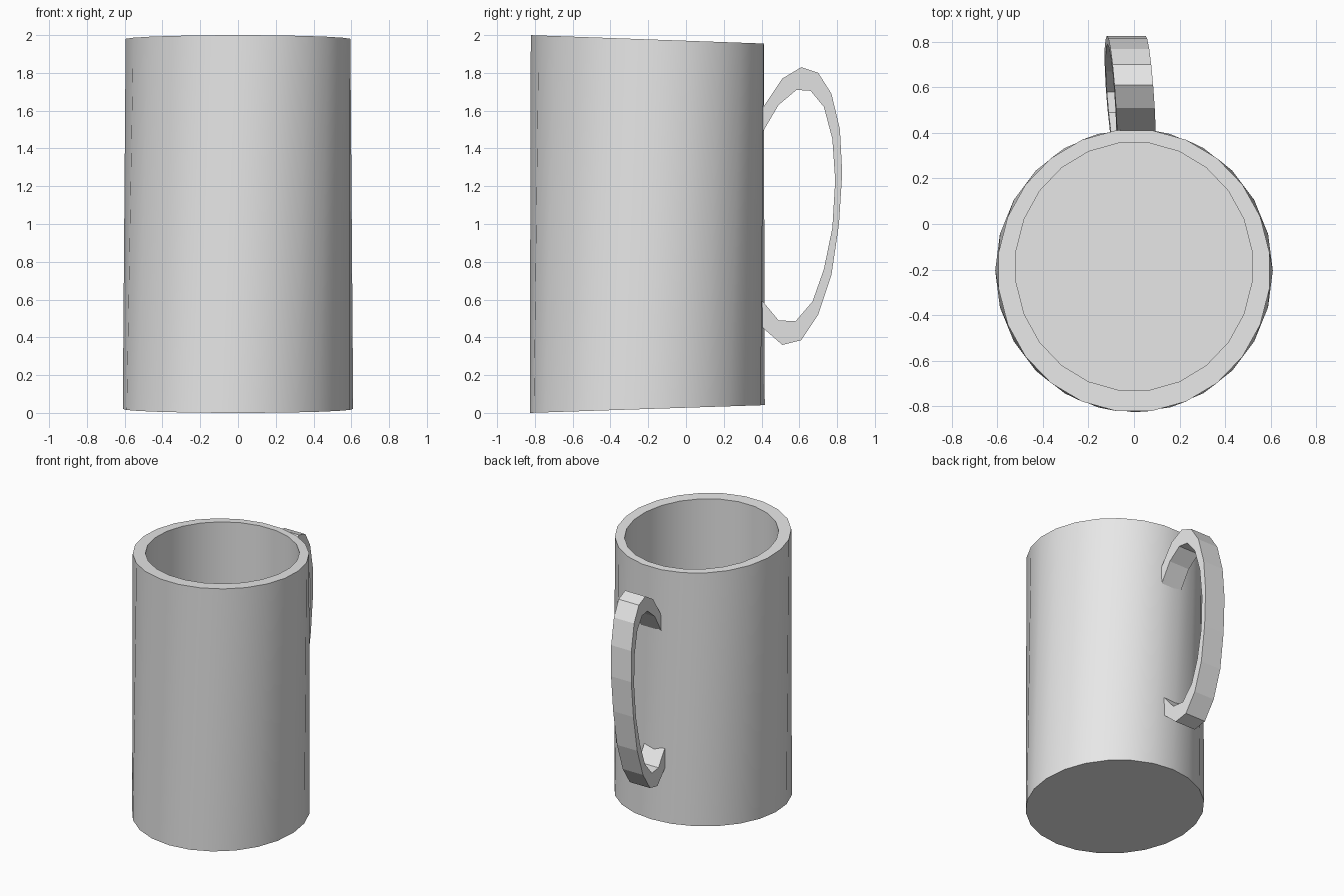
import bpy, bmesh, math

if "Cube" in bpy.data.objects:
    bpy.data.objects.remove(bpy.data.objects["Cube"])

grey = bpy.data.materials.new("light_grey")
grey.use_nodes = True
grey.diffuse_color = (0.8, 0.8, 0.8, 1)
grey.node_tree.nodes["Principled BSDF"].inputs["Base Color"].default_value = (0.8, 0.8, 0.8, 1)


def finish(bm, name):
    bmesh.ops.recalc_face_normals(bm, faces=bm.faces)
    mesh = bpy.data.meshes.new(name)
    bm.to_mesh(mesh)
    bm.free()
    mesh.materials.append(grey)
    obj = bpy.data.objects.new(name, mesh)
    bpy.context.collection.objects.link(obj)
    return obj


# Mug body: four rings bridged into an open cup with tilted rim and base
SIDES = 24


def ring(bm, centre_y, rx, ry, height, slope, turn=0.0):
    verts = []
    for i in range(SIDES):
        a = math.tau * (i + turn) / SIDES
        y = centre_y + ry * math.sin(a)
        verts.append(bm.verts.new((rx * math.cos(a), y, height + slope * (y + 0.83))))
    return verts


bm = bmesh.new()
rings = [
    ring(bm, -0.205, 0.61, 0.622, 0.0, 0.033),
    ring(bm, -0.205, 0.60, 0.622, 2.0, -0.036, 0.5),
    ring(bm, -0.187, 0.522, 0.547, 2.0, -0.036, 0.5),
    ring(bm, -0.187, 0.522, 0.547, 0.1, 0.0, 0.5),
]
for lower, upper in zip(rings, rings[1:]):
    for i in range(SIDES):
        j = (i + 1) % SIDES
        bm.faces.new((lower[i], lower[j], upper[j], upper[i]))
bm.faces.new(rings[0])
bm.faces.new(rings[-1])
body = finish(bm, "mug_body")
bpy.ops.object.select_all(action="DESELECT")
body.select_set(True)
bpy.context.view_layer.objects.active = body
bpy.ops.object.shade_smooth_by_angle(angle=math.radians(30))

# Handle: outer and inner outlines as (y, z), swept across its slightly leaning width
outer = [(0.39, 1.59), (0.51, 1.77), (0.61, 1.83), (0.70, 1.80), (0.77, 1.69),
         (0.815, 1.50), (0.827, 1.27), (0.81, 1.0), (0.77, 0.73), (0.70, 0.52),
         (0.61, 0.385), (0.51, 0.36), (0.39, 0.465)]
inner = [(0.39, 1.46), (0.49, 1.63), (0.585, 1.71), (0.66, 1.705), (0.73, 1.62),
         (0.775, 1.45), (0.79, 1.23), (0.775, 0.98), (0.73, 0.76), (0.67, 0.59),
         (0.58, 0.485), (0.49, 0.49), (0.39, 0.61)]

bm = bmesh.new()


def edge_line(points, side):
    return [bm.verts.new((0.01 - 0.085 * (y - 0.41) + 0.027 * (z - 1.6) + side * 0.085, y, z))
            for y, z in points]


lines = [edge_line(outer, -1), edge_line(outer, 1), edge_line(inner, 1), edge_line(inner, -1)]
for a, b in zip(lines, lines[1:] + lines[:1]):
    for i in range(len(outer) - 1):
        bm.faces.new((a[i], a[i + 1], b[i + 1], b[i]))
for end in (0, -1):
    bm.faces.new([line[end] for line in lines])
finish(bm, "handle")
